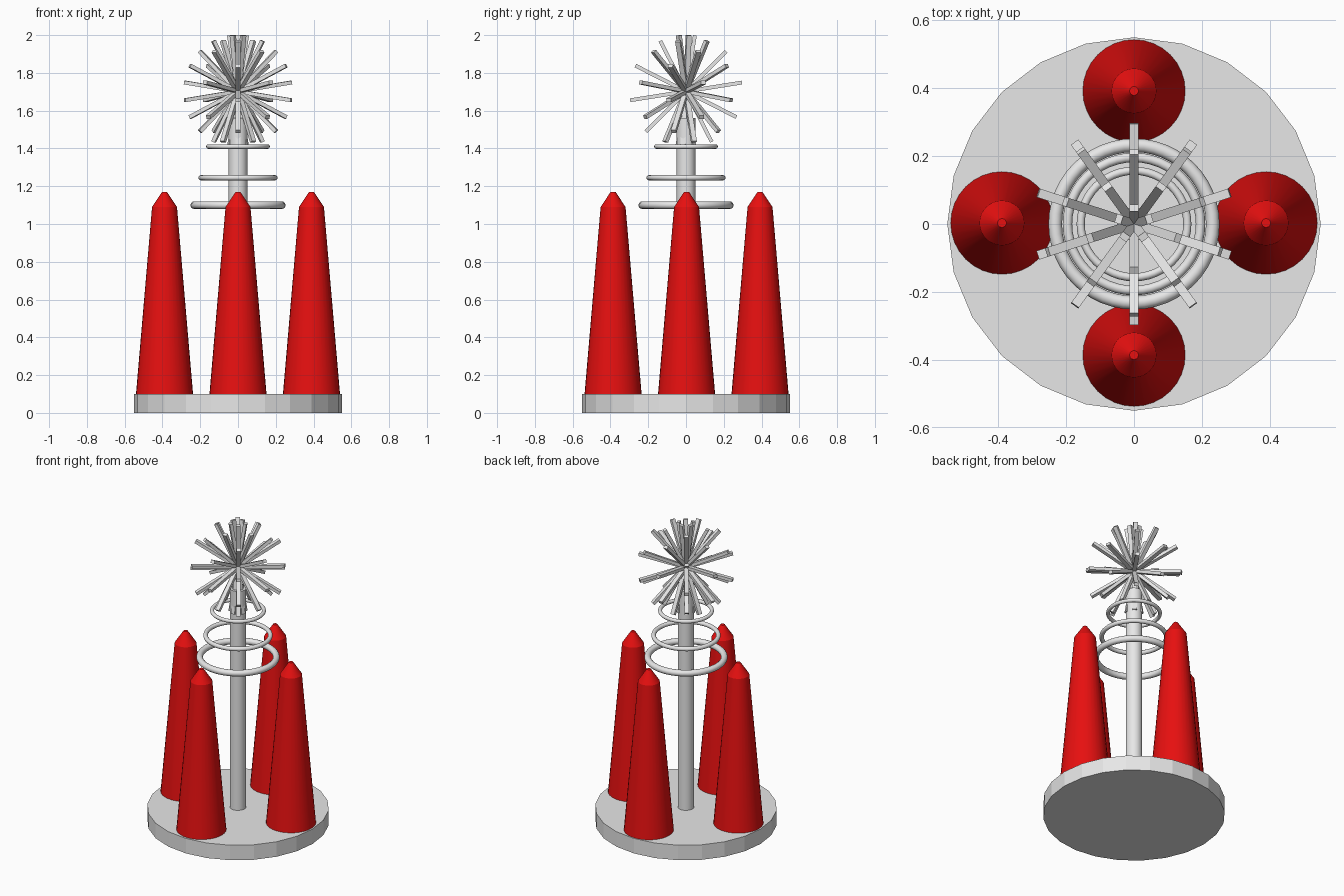
import bpy, bmesh, math
from mathutils import Matrix, Vector

if "Cube" in bpy.data.objects:
    bpy.data.objects.remove(bpy.data.objects["Cube"])


def material(name, rgb):
    m = bpy.data.materials.new(name)
    m.diffuse_color = (*rgb, 1)
    m.use_nodes = True
    m.node_tree.nodes["Principled BSDF"].inputs["Base Color"].default_value = m.diffuse_color
    return m


GREY = material("pale_grey", (0.8, 0.8, 0.8))
RED = material("red", (0.8, 0.005, 0.005))


def finish(name, bm, mat, smooth=None):
    bmesh.ops.recalc_face_normals(bm, faces=bm.faces)
    me = bpy.data.meshes.new(name)
    bm.to_mesh(me)
    bm.free()
    me.materials.append(mat)
    ob = bpy.data.objects.new(name, me)
    bpy.context.collection.objects.link(ob)
    if smooth:
        bpy.context.view_layer.objects.active = ob
        ob.select_set(True)
        bpy.ops.object.shade_smooth_by_angle(angle=math.radians(smooth))
        ob.select_set(False)
    return ob


def lathe(name, profile, sides, mat, centre=(0, 0), smooth=None):
    """Capped solid of revolution from (radius, z) pairs."""
    bm = bmesh.new()
    loops = [[bm.verts.new((centre[0] + r * math.cos(2 * math.pi * i / sides),
                            centre[1] + r * math.sin(2 * math.pi * i / sides), z))
              for i in range(sides)] for r, z in profile]
    for a, b in zip(loops, loops[1:]):
        for i in range(sides):
            j = (i + 1) % sides
            bm.faces.new((a[i], a[j], b[j], b[i]))
    bm.faces.new(loops[0][::-1])
    bm.faces.new(loops[-1])
    return finish(name, bm, mat, smooth)


def ring(name, major, minor, z):
    bm = bmesh.new()
    n, m = 48, 12
    v = [[bm.verts.new(((major + minor * math.cos(q)) * math.cos(p),
                        (major + minor * math.cos(q)) * math.sin(p),
                        z + minor * math.sin(q)))
          for q in (2 * math.pi * k / m for k in range(m))]
         for p in (2 * math.pi * i / n for i in range(n))]
    for i in range(n):
        for k in range(m):
            a, b = v[i], v[(i + 1) % n]
            bm.faces.new((a[k], b[k], b[(k + 1) % m], a[(k + 1) % m]))
    return finish(name, bm, GREY, 40)


# round base and central pole
lathe("base", [(0.55, 0), (0.55, 0.1)], 24, GREY)
lathe("pole", [(0.05, 0.1), (0.05, 1.56)], 24, GREY, smooth=30)

# four tapered red towers
for i in range(4):
    a = i * math.pi / 2
    lathe(f"red_tower_{i + 1}",
          [(0.151, 0.1), (0.066, 1.09), (0.013, 1.17)], 32, RED,
          (0.389 * math.cos(a), 0.389 * math.sin(a) + 0.003), 25)

# rings around the pole
ring("lower_ring", 0.232, 0.02, 1.10)
ring("middle_ring", 0.196, 0.014, 1.245)
ring("upper_ring", 0.157, 0.012, 1.41)

# starburst: five upright wheels of five crossing bars
bm = bmesh.new()
for wheel in range(5):
    turn = Matrix.Rotation(math.radians(90 + 72 * wheel), 4, 'Z')
    for bar in range(5):
        tilt = Matrix.Rotation(-math.radians(9 + 36 * bar), 4, 'Y')
        bmesh.ops.create_cube(
            bm, size=1,
            matrix=Matrix.Translation((0, 0, 1.702)) @ turn @ tilt
            @ Matrix.Diagonal((0.6, 0.027, 0.02, 1)))
finish("starburst", bm, GREY)
